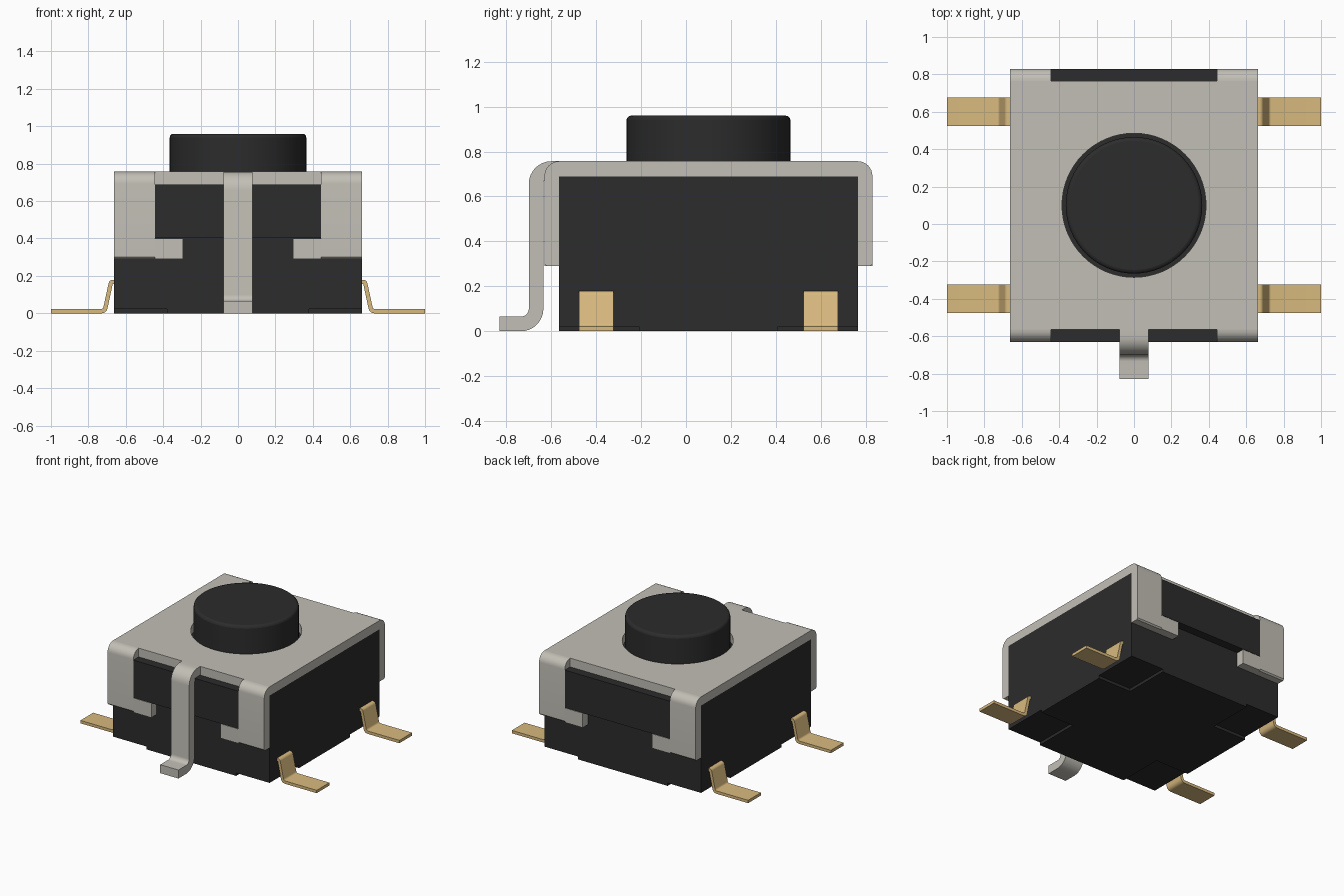
import bpy, bmesh, math
from mathutils import Vector

if "Cube" in bpy.data.objects:
    bpy.data.objects.remove(bpy.data.objects["Cube"])


def material(name, rgb):
    m = bpy.data.materials.new(name)
    m.use_nodes = True
    m.diffuse_color = (*rgb, 1)
    bsdf = next(n for n in m.node_tree.nodes if n.type == 'BSDF_PRINCIPLED')
    bsdf.inputs["Base Color"].default_value = (*rgb, 1)
    return m


BLACK = material("black plastic", (0.025, 0.025, 0.025))
STEEL = material("brushed steel", (0.54, 0.52, 0.465))
GOLD = material("pale gold", (0.69, 0.49, 0.21))

# Main dimensions
HW = 0.663                       # half width of the housing
FRONT, BACK = -0.565, 0.765      # housing faces
MID = (FRONT + BACK) / 2
TOP, LID = 0.69, 0.757           # housing top, cover top
T = 0.065                        # sheet thickness


def finish(obj, mat):
    obj.data.materials.clear()
    obj.data.materials.append(mat)
    bpy.ops.object.select_all(action='DESELECT')
    obj.select_set(True)
    bpy.context.view_layer.objects.active = obj
    bpy.ops.object.shade_smooth_by_angle(angle=math.radians(35))
    return obj


def prism(name, outline, lo, hi, axis, mat):
    """Extrude a 2D outline from lo to hi along the given axis."""
    place = {'x': lambda a, b, c: (c, a, b),
             'y': lambda a, b, c: (a, c, b),
             'z': lambda a, b, c: (a, b, c)}[axis]
    bm = bmesh.new()
    face = bm.faces.new([bm.verts.new(place(a, b, lo)) for a, b in outline])
    new = bmesh.ops.extrude_face_region(bm, geom=[face])["geom"]
    shift = Vector(place(0, 0, hi - lo))
    bmesh.ops.translate(bm, vec=shift, verts=[v for v in new if isinstance(v, bmesh.types.BMVert)])
    bmesh.ops.recalc_face_normals(bm, faces=bm.faces)
    mesh = bpy.data.meshes.new(name)
    bm.to_mesh(mesh)
    bm.free()
    obj = bpy.data.objects.new(name, mesh)
    bpy.context.collection.objects.link(obj)
    return finish(obj, mat)


def rect(x0, x1, y0, y1):
    return [(x0, y0), (x1, y0), (x1, y1), (x0, y1)]


def arc(cx, cz, r, start, end, n=8):
    angles = [math.radians(start + (end - start) * i / n) for i in range(n + 1)]
    return [(cx + r * math.cos(a), cz + r * math.sin(a)) for a in angles]


# Housing, with a cross-shaped base that leaves the four corners raised
prism("housing", rect(-HW, HW, FRONT, BACK), 0.022, TOP, 'z', BLACK)
cx, y0, y1 = 0.38, FRONT + 0.355, BACK - 0.355
prism("housing_base",
      [(-cx, FRONT), (cx, FRONT), (cx, y0), (HW, y0), (HW, y1), (cx, y1),
       (cx, BACK), (-cx, BACK), (-cx, y1), (-HW, y1), (-HW, y0), (-cx, y0)],
      0, 0.022, 'z', BLACK)

# Cover plate: a filled 2D curve with a round opening
curve = bpy.data.curves.new("cover_plate", 'CURVE')
curve.dimensions, curve.fill_mode = '2D', 'BOTH'
curve.extrude = (LID - TOP) / 2
ring = [(0.385 * math.cos(math.tau * i / 64), MID + 0.385 * math.sin(math.tau * i / 64))
        for i in range(64)]
for pts in (rect(-HW, HW, FRONT, BACK), ring):
    spline = curve.splines.new('POLY')
    spline.points.add(len(pts) - 1)
    for p, (x, y) in zip(spline.points, pts):
        p.co = (x, y, 0, 1)
    spline.use_cyclic_u = True
plate = bpy.data.objects.new("cover_plate", curve)
plate.location.z = (TOP + LID) / 2
bpy.context.collection.objects.link(plate)
bpy.ops.object.select_all(action='DESELECT')
plate.select_set(True)
bpy.context.view_layer.objects.active = plate
bpy.ops.object.convert(target='MESH')
finish(bpy.context.view_layer.objects.active, STEEL)

# Bent cover flaps and the housing bosses between them, on front and back
flap = [(0, 0.29), (0, LID)] + arc(0, LID - T, T, 90, 0)[1:] + [(T, 0.30), (T - 0.01, 0.29)]
for side, base, sign in (("front", FRONT, -1), ("back", BACK, 1)):
    profile = [(base + sign * d, z) for d, z in flap]
    outer = base + sign * T
    for hand, s in (("left", 1), ("right", -1)):
        xs = sorted((s * 0.445, s * HW))
        prism(f"{side}_{hand}_flap", profile, *xs, 'x', STEEL)
        xs = sorted((s * 0.293, s * 0.445))
        prism(f"{side}_{hand}_flap_hook", rect(*sorted((base, outer)), 0.29, 0.40),
              *xs, 'x', STEEL)
    prism(f"{side}_boss", rect(-0.445, 0.445, 0.402, TOP), *sorted((base, outer)), 'y', BLACK)

# Ground strip bent down the front and out into a foot
strip = ([(0, LID)] + arc(0.035, LID - 0.1, 0.1, 90, 0)
         + arc(0.17, 0.1, 0.035, 180, 270) + [(0.265, T), (0.265, 0)]
         + arc(0.17, 0.1, 0.1, 270, 180)
         + arc(0.035, LID - 0.1, 0.035, 0, 90) + [(0, LID - T)])
prism("ground_strip", [(FRONT - d, z) for d, z in strip], -0.077, 0.077, 'x', STEEL)

# Four bent terminals
lead = ([(0.65, 0.178)] + arc(0.672, 0.158, 0.02, 90, 10, 4)
        + arc(0.734, 0.037, 0.015, 190, 270, 4) + [(1.0, 0.022), (1.0, 0)]
        + arc(0.73, 0.033, 0.033, 270, 190, 4) + [(0.67, 0.156), (0.65, 0.156)])
for hand, s in (("left", 1), ("right", -1)):
    for side, y in (("front", MID - 0.5), ("back", MID + 0.5)):
        prism(f"{side}_{hand}_terminal", [(s * x, z) for x, z in lead],
              y - 0.077, y + 0.077, 'y', GOLD)

# Round push button with a softened rim
button = [(0.365 * math.cos(math.tau * i / 64), MID + 0.365 * math.sin(math.tau * i / 64))
          for i in range(64)]
obj = prism("push_button", button, TOP - 0.02, 0.96, 'z', BLACK)
bevel = obj.modifiers.new("rim", 'BEVEL')
bevel.width, bevel.segments = 0.02, 3
bevel.limit_method, bevel.angle_limit = 'ANGLE', math.radians(40)
